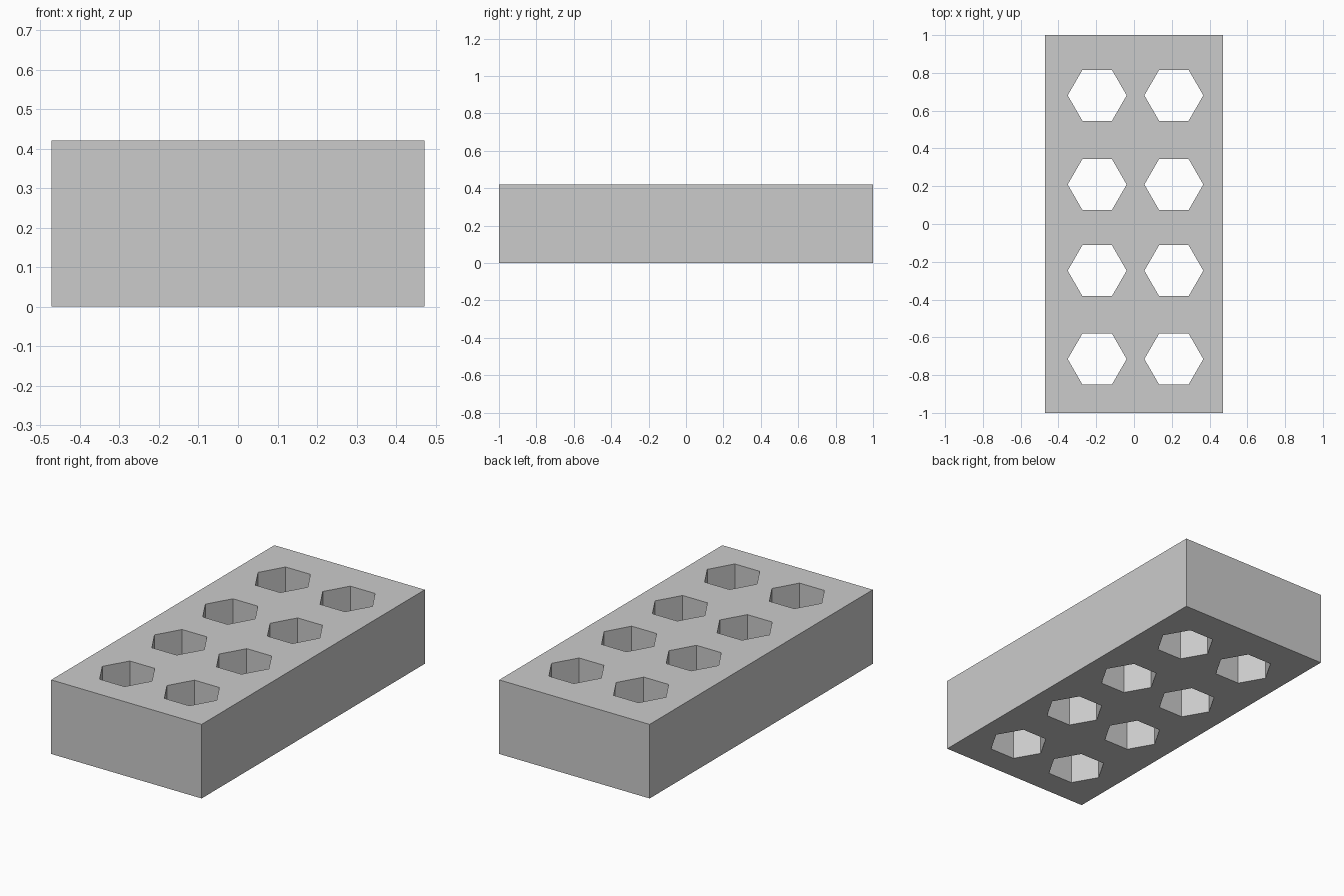
import bpy, bmesh
from math import cos, sin, pi

if "Cube" in bpy.data.objects:
    bpy.data.objects.remove(bpy.data.objects["Cube"])

HALF_X, HALF_Y, HEIGHT = 0.472, 1.0, 0.42
HOLE_R = 0.156
COLUMNS = (-0.195, 0.211)
ROWS = (0.681, 0.209, -0.247, -0.715)


def add_loop(bm, points):
    """Add a closed outline on the ground plane."""
    verts = [bm.verts.new((x, y, 0)) for x, y in points]
    return [bm.edges.new((v, verts[i - 1])) for i, v in enumerate(verts)]


bm = bmesh.new()

# Brick outline
edges = add_loop(bm, [(-HALF_X, -HALF_Y), (HALF_X, -HALF_Y),
                      (HALF_X, HALF_Y), (-HALF_X, HALF_Y)])

# Hexagonal through-holes
for cx in COLUMNS:
    for cy in ROWS:
        edges += add_loop(bm, [(cx + HOLE_R * cos(i * pi / 3),
                                cy + HOLE_R * sin(i * pi / 3)) for i in range(6)])

# Fill around the holes, then raise to full height
bmesh.ops.triangle_fill(bm, edges=edges, use_beauty=True, normal=(0, 0, 1))
result = bmesh.ops.extrude_face_region(bm, geom=bm.faces[:], use_keep_orig=True)
top = [g for g in result["geom"] if isinstance(g, bmesh.types.BMVert)]
bmesh.ops.translate(bm, verts=top, vec=(0, 0, HEIGHT))
bmesh.ops.recalc_face_normals(bm, faces=bm.faces[:])

mesh = bpy.data.meshes.new("perforated_brick")
bm.to_mesh(mesh)
bm.free()
brick = bpy.data.objects.new("perforated_brick", mesh)
bpy.context.collection.objects.link(brick)
